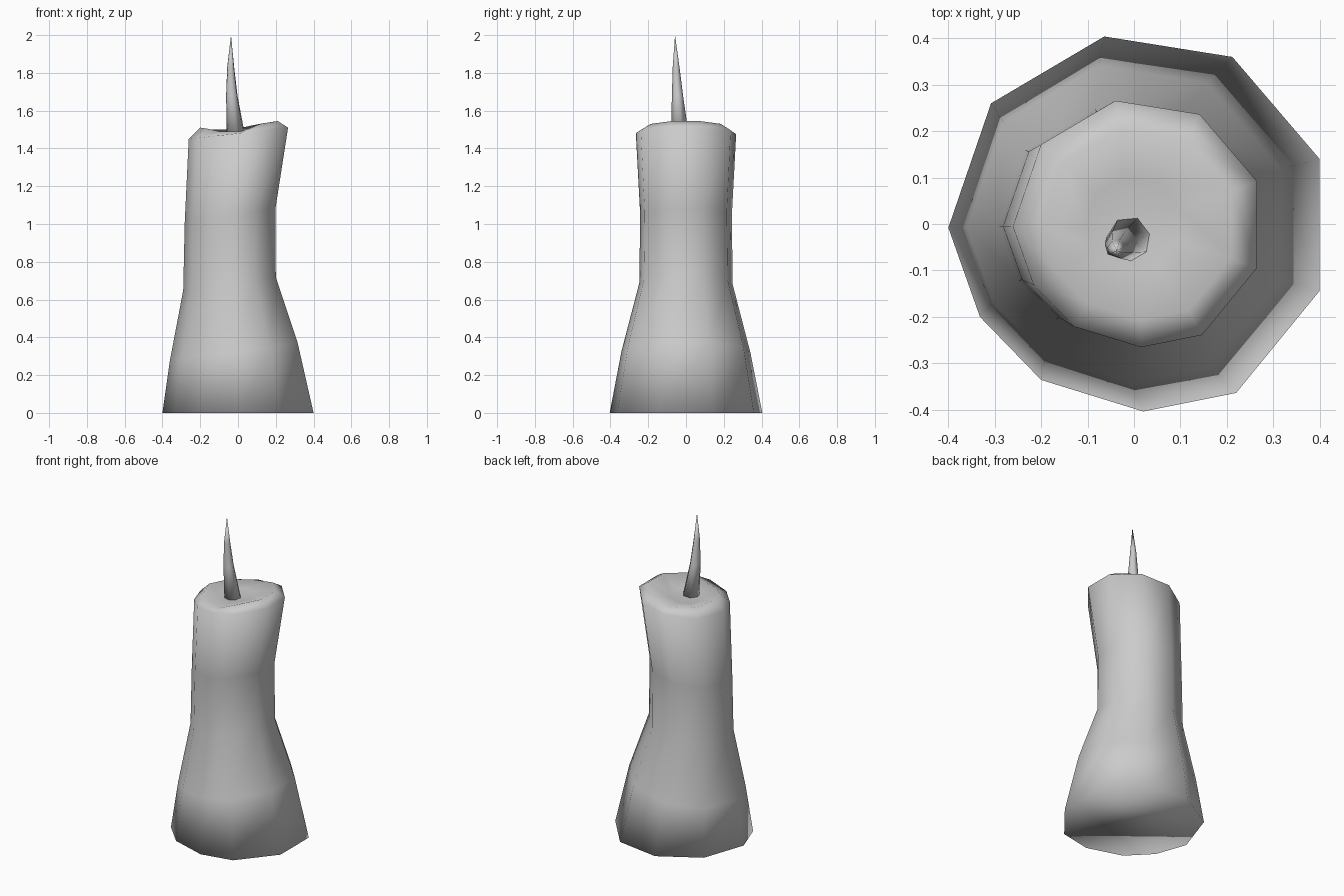
import bpy, bmesh
from mathutils import Vector

cube = bpy.data.objects.get("Cube")
if cube:
    bpy.data.objects.remove(cube)

wax = bpy.data.materials.new("grey_wax")
wax.use_nodes = True
colour = (0.6, 0.6, 0.6, 1)
wax.diffuse_color = colour
wax.node_tree.nodes["Principled BSDF"].inputs["Base Color"].default_value = colour


def loft(name, rings, tip):
    """Skin a list of rings, cap the first and close the last on a point."""
    bm = bmesh.new()
    loops = [[bm.verts.new(p) for p in ring] for ring in rings]
    n = len(loops[0])
    for a, b in zip(loops, loops[1:]):
        for i in range(n):
            j = (i + 1) % n
            bm.faces.new((a[i], a[j], b[j], b[i]))
    end = bm.verts.new(tip)
    for i in range(n):
        bm.faces.new((loops[-1][i], loops[-1][(i + 1) % n], end))
    bm.faces.new(loops[0][::-1])
    bmesh.ops.recalc_face_normals(bm, faces=bm.faces)
    mesh = bpy.data.meshes.new(name)
    bm.to_mesh(mesh)
    bm.free()
    for p in mesh.polygons:
        p.use_smooth = True
    mesh.materials.append(wax)
    obj = bpy.data.objects.new(name, mesh)
    bpy.context.collection.objects.link(obj)
    return obj


# Uneven ten-sided outline, anticlockwise
outline = [(-1, -.02), (-.83, -.5), (-.5, -.84), (.05, -1.01), (.55, -.91),
           (1, -.36), (1, .35), (.53, .9), (-.16, 1.01), (-.77, .65)]


def section(cx, r, z, tilt):
    return [Vector((cx + r * x, r * y, z + tilt * x)) for x, y in outline]


# Candle body: flared foot, waist, overhanging lip
body = [section(*s) for s in [(0, .4, 0, 0), (-.022, .338, .325, .045),
                              (-.045, .245, .685, .035), (-.042, .24, 1.045, .035),
                              (.002, .263, 1.48, .03)]]

# Melted rim with uneven heights, then the shallow pool
rim = section(.005, .205, 0, 0)
heights = [1.51, 1.505, 1.49, 1.49, 1.53, 1.545, 1.545, 1.53, 1.5, 1.5]
for p, z in zip(rim, heights):
    p.z = z
pool = section(-.005, .1, 1.488, .008)
loft("candle_body", body + [rim, pool], (-.01, -.02, 1.485))

# Wick: seven-sided, bent and tapering to a point
base = [(-.06, -.03), (-.05, -.065), (-.005, -.08), (.03, -.06),
        (.037, -.02), (.01, .015), (-.035, .01)]
foot = Vector((-.012, -.034))
wick = []
for cx, cy, scale, z in [(-.012, -.034, 1, 1.47), (-.033, -.046, .62, 1.68),
                         (-.039, -.053, .38, 1.83)]:
    wick.append([((x - foot.x) * scale + cx, (y - foot.y) * scale + cy, z)
                 for x, y in base])
loft("wick", wick, (-.037, -.058, 2))
